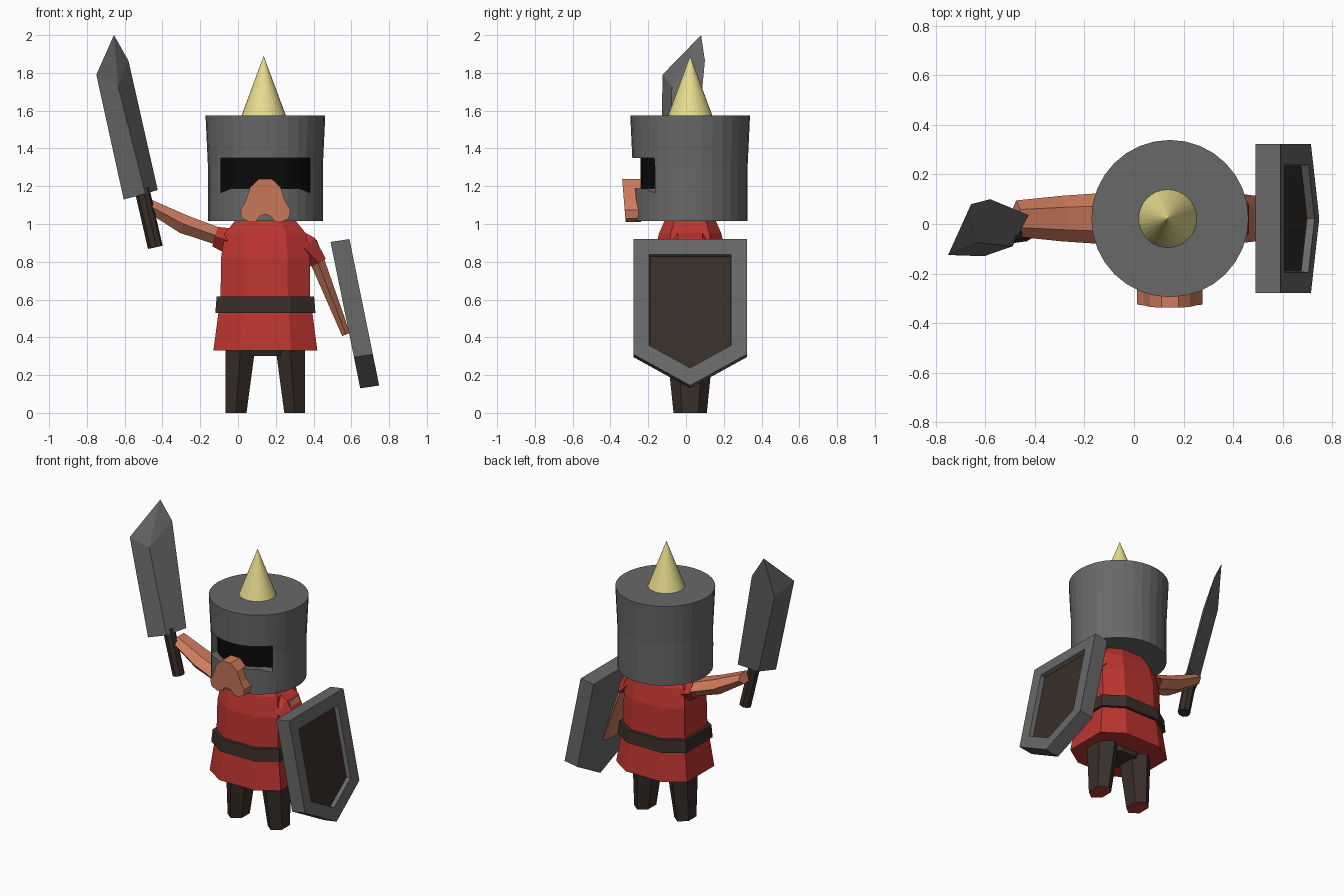
import bpy, bmesh
from math import sin, cos, pi, radians
from mathutils import Vector

if "Cube" in bpy.data.objects:
    bpy.data.objects.remove(bpy.data.objects["Cube"])

CX, CY = 0.145, 0.022   # body axis


def material(name, rgb):
    m = bpy.data.materials.new(name)
    m.diffuse_color = (*rgb, 1)
    m.use_nodes = True
    m.node_tree.nodes["Principled BSDF"].inputs["Base Color"].default_value = m.diffuse_color
    return m


RED = material("red_cloth", (0.5, 0.035, 0.03))
SKIN = material("skin", (0.62, 0.2, 0.11))
BROWN = material("dark_brown", (0.04, 0.028, 0.022))
YELLOW = material("pale_yellow", (0.8, 0.72, 0.27))
BLACK = material("black", (0.003, 0.003, 0.003))
GREY = material("iron", (0.14, 0.14, 0.14))


def finish(bm, name, *mats):
    bmesh.ops.recalc_face_normals(bm, faces=bm.faces)
    me = bpy.data.meshes.new(name)
    bm.to_mesh(me)
    bm.free()
    for m in mats:
        me.materials.append(m)
    ob = bpy.data.objects.new(name, me)
    bpy.context.collection.objects.link(ob)
    return ob


def loft(name, rings, *mats, cap_index=0):
    """Skin closed rings of points, with caps on both ends."""
    bm = bmesh.new()
    vs = [[bm.verts.new(p) for p in r] for r in rings]
    n = len(vs[0])
    for a, b in zip(vs, vs[1:]):
        for i in range(n):
            j = (i + 1) % n
            bm.faces.new((a[i], a[j], b[j], b[i]))
    bm.faces.new(vs[0]).material_index = cap_index
    bm.faces.new(vs[-1])
    return finish(bm, name, *mats)


def circle(z, r, n=32):
    return [(CX + r * cos(2 * pi * i / n), CY + r * sin(2 * pi * i / n), z) for i in range(n)]


def torso_ring(z, hx, hy):
    shape = [(1, .62), (.5, 1), (-.5, 1), (-1, .62), (-1, -.62), (-.5, -1), (.5, -1), (1, -.62)]
    return [(CX + a * hx, CY + b * hy, z) for a, b in shape]


def limb_ring(x, z, hy, ht, tilt):
    """Six-sided ring across a limb lying in the xz plane."""
    t = radians(tilt)
    out = []
    for i in range(6):
        a = pi / 3 * i
        o = ht * sin(a) / 0.866
        out.append((x - sin(t) * o, CY + hy * cos(a), z + cos(t) * o))
    return out


# Tunic and belt
loft("tunic", [torso_ring(*r) for r in [
    (.33, .275, .24), (.62, .237, .205), (.82, .235, .195),
    (.95, .215, .165), (1.03, .15, .13)]], RED)
loft("belt", [torso_ring(.53, .265, .235), torso_ring(.615, .258, .228)], BROWN)

# Sleeves and arms
loft("sword_sleeve", [limb_ring(.05, .88, .13, .09, -15),
                      limb_ring(-.122, .933, .115, .053, -15)], RED)
loft("sword_arm", [limb_ring(-.05, .915, .108, .045, -20),
                   limb_ring(-.29, 1.0, .092, .05, -24),
                   limb_ring(-.475, 1.1, .073, .033, -28)], SKIN)
loft("shield_sleeve", [limb_ring(.27, .9, .13, .09, -40),
                       limb_ring(.35, .87, .13, .08, -45),
                       limb_ring(.428, .795, .112, .042, -60)], RED)
loft("shield_arm", [limb_ring(.38, .9, .1, .04, -66),
                    limb_ring(.425, .79, .1, .038, -66),
                    limb_ring(.572, .415, .082, .022, -68)], SKIN)

# Legs with red soles, and the hips joining them
for side, label in ((-1, "left"), (1, "right")):
    rings = []
    for z, inner, hy in ((0, .1, .088), (.36, .052, .125)):
        mid, hx = (.21 + inner) / 2, (.21 - inner) / 2
        rings.append([(CX + side * mid + hx * cos(a) / .866, CY + hy * sin(a), z)
                      for a in [pi / 6 + pi / 3 * i for i in range(6)]])
    loft(label + "_leg", rings, BROWN, RED, cap_index=1)
loft("hips", [torso_ring(.3, .11, .09), torso_ring(.36, .13, .11)], BROWN)

# Helmet with eye slot cut into the wall
helmet = loft("helmet", [circle(1.015, .304), circle(1.3, .304), circle(1.575, .317)], GREY)
slot = [(-.238, 1.165), (-.18, 1.188), (.18, 1.188), (.238, 1.165), (.238, 1.35), (-.238, 1.35)]
cutter = loft("slot_cutter", [[(CX + x, y, z) for x, z in slot] for y in (-.5, -.09)], GREY)
cutter.hide_render = True
mod = helmet.modifiers.new("slot", "BOOLEAN")
mod.object, mod.operation, mod.solver = cutter, "DIFFERENCE", "EXACT"
bpy.context.view_layer.objects.active = helmet
bpy.ops.object.modifier_apply(modifier="slot")
bpy.data.objects.remove(cutter)
loft("eye_slot_darkness", [circle(1.14, .262), circle(1.37, .262)], BLACK)

# Spike on the helmet
bm = bmesh.new()
bmesh.ops.create_cone(bm, cap_ends=True, segments=32, radius1=.117, radius2=0, depth=.315)
bmesh.ops.translate(bm, verts=bm.verts, vec=(.136, CY, 1.7325))
finish(bm, "helmet_spike", YELLOW)

# Nose: mirrored outline pushed out of the slot
half = [(.035, 1.238), (.08, 1.195), (.105, 1.12), (.132, 1.075), (.125, 1.03), (.085, 1.01),
        (.05, 1.012), (.03, 1.04)]
outline = half + [(0, 1.052)] + [(-x, z) for x, z in reversed(half)]
loft("nose", [[(CX + x, -.238, z) for x, z in outline],
              [(CX + x, -.338 + (1.24 - z) * .08, z) for x, z in outline]], SKIN)

# Sword blade: diamond section with a pointed tip
bm = bmesh.new()
low = [bm.verts.new(p) for p in [(-.605, -.13, 1.13), (-.49, -.09, 1.16),
                                 (-.425, .036, 1.18), (-.55, -.015, 1.145)]]
top = [bm.verts.new(p) for p in [(-.75, -.125, 1.79), (-.635, -.075, 1.73),
                                 (-.58, .1, 1.865), (-.69, .005, 1.71)]]
tip = bm.verts.new((-.657, .08, 2.0))
bm.faces.new(low)
for i in range(4):
    j = (i + 1) % 4
    bm.faces.new((low[i], low[j], top[j], top[i]))
    bm.faces.new((top[i], top[j], tip))
finish(bm, "sword_blade", GREY)

# Sword handle
a, b = Vector((-.438, -.03, .877)), Vector((-.51, -.04, 1.19))
bm = bmesh.new()
bmesh.ops.create_cone(bm, cap_ends=True, segments=8, radius1=.04, radius2=.04, depth=(b - a).length)
bmesh.ops.rotate(bm, verts=bm.verts, matrix=(b - a).to_track_quat("Z", "Y").to_matrix())
bmesh.ops.translate(bm, verts=bm.verts, vec=(a + b) / 2)
finish(bm, "sword_handle", BROWN)

# Shield: tilted five-sided slab with a sunken brown panel
bm = bmesh.new()
pts = [(-.3, .92), (.3, .92), (.3, .31), (0, .145), (-.3, .31)]
back, front = [[bm.verts.new((.59 + (.92 - z) * .203 - d, CY + y, z - d * .15))
                for y, z in pts] for d in (.1, 0)]
bm.faces.new(back)
face = bm.faces.new(front)
for i in range(5):
    j = (i + 1) % 5
    bm.faces.new((back[i], back[j], front[j], front[i]))
bmesh.ops.recalc_face_normals(bm, faces=bm.faces)
bmesh.ops.inset_region(bm, faces=[face], thickness=.083, depth=0, use_even_offset=True)
bmesh.ops.inset_region(bm, faces=[face], thickness=.004, depth=-.03, use_even_offset=True)
face.material_index = 1
finish(bm, "shield", GREY, BROWN)
